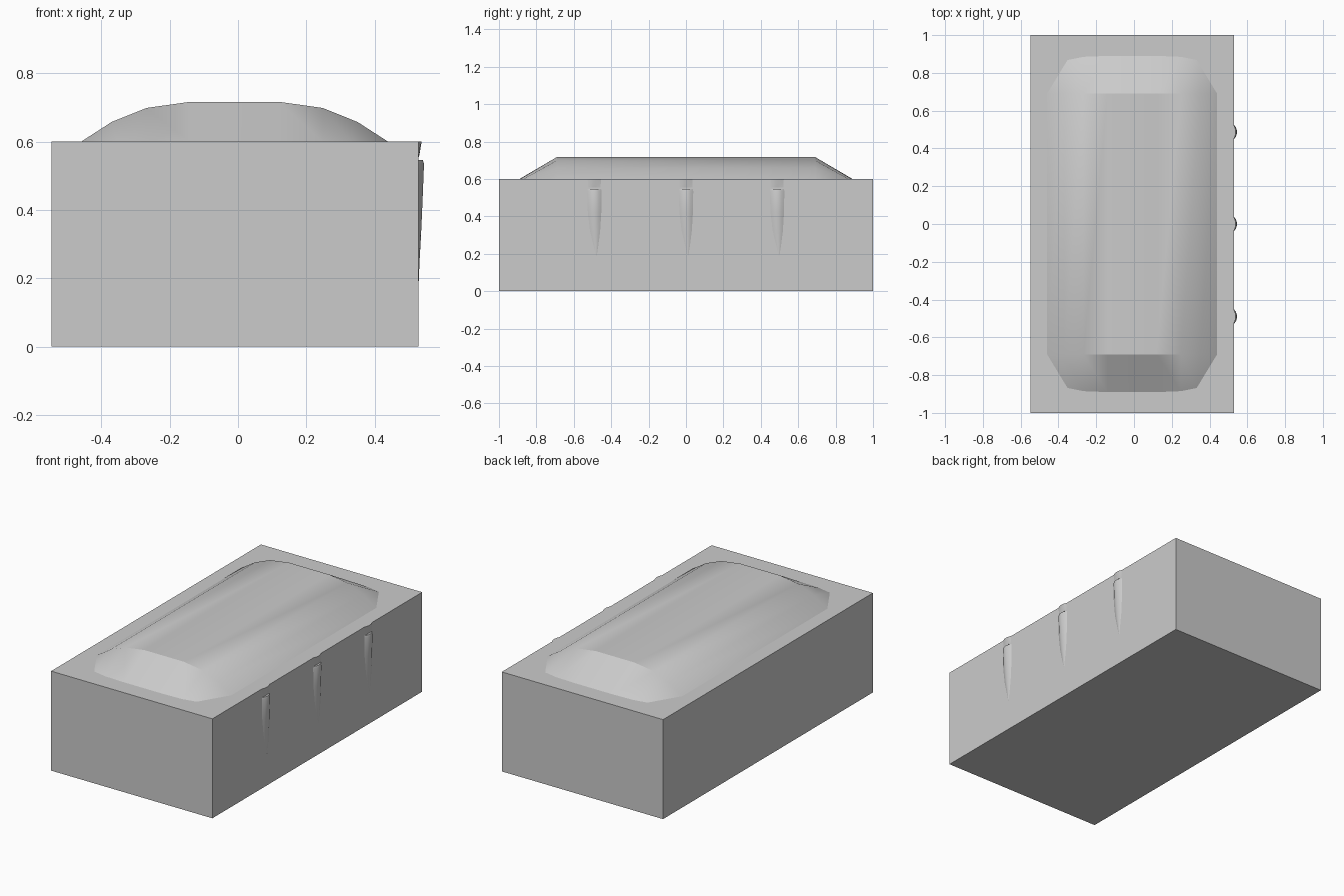
import bpy, bmesh, math

if "Cube" in bpy.data.objects:
    bpy.data.objects.remove(bpy.data.objects["Cube"])


def make_object(name, verts, faces, smooth=None):
    mesh = bpy.data.meshes.new(name)
    bm = bmesh.new()
    bv = [bm.verts.new(v) for v in verts]
    for f in faces:
        bm.faces.new([bv[i] for i in f])
    bmesh.ops.recalc_face_normals(bm, faces=bm.faces)
    bm.to_mesh(mesh)
    bm.free()
    ob = bpy.data.objects.new(name, mesh)
    bpy.context.collection.objects.link(ob)
    if smooth:
        bpy.ops.object.select_all(action='DESELECT')
        ob.select_set(True)
        bpy.context.view_layer.objects.active = ob
        bpy.ops.object.shade_smooth_by_angle(angle=math.radians(smooth))
    return ob


def loft(name, rings, cap=True, smooth=None):
    n = len(rings[0])
    verts = [p for r in rings for p in r]
    faces = []
    for k in range(len(rings) - 1):
        for i in range(n):
            j = (i + 1) % n
            faces.append((k * n + i, k * n + j, (k + 1) * n + j, (k + 1) * n + i))
    if cap:
        faces.append(tuple(range(n)))
        faces.append(tuple(range((len(rings) - 1) * n, len(rings) * n)))
    return make_object(name, verts, faces, smooth)


# rectangular body
X0, X1, TOP = -0.547, 0.529, 0.6
outline = [(X0, -1), (X1, -1), (X1, 1), (X0, 1)]
loft("body_block", [[(x, y, z) for x, y in outline] for z in (0, TOP)])

# faceted domed lid with sloped ends
CX = -0.01
half = [(0.45, 0.6), (0.36, 0.658), (0.258, 0.699), (0.13, 0.717)]
profile = [(-x, z) for x, z in half] + [(x, z) for x, z in reversed(half)]
foot_half = [(0.342, 0.868), (0.258, 0.885), (0.13, 0.89)]
foot = [(-x, y) for x, y in foot_half] + [(x, y) for x, y in reversed(foot_half)]
verts = [(CX + x, s * 0.69, z) for s in (-1, 1) for x, z in profile]
verts += [(CX + x, s * y, TOP) for s in (-1, 1) for x, y in foot]
faces = [(i, i + 1, i + 9, i + 8) for i in range(7)]
for e in range(2):
    p, f = e * 8, 16 + e * 6
    faces += [(p + 1 + i, p + 2 + i, f + i + 1, f + i) for i in range(5)]
    faces += [(p, p + 1, f), (p + 6, p + 7, f + 5)]
make_object("domed_lid", verts, faces, 28)


# tapering spikes on the right side, each with a collar under the rim
def section(y, z, w, d):
    x = X1
    return [(x - 0.01, y - w, z), (x, y - w, z), (x + d * 0.7, y - w * 0.6, z),
            (x + d, y - w * 0.2, z), (x + d, y + w * 0.2, z),
            (x + d * 0.7, y + w * 0.6, z), (x, y + w, z), (x - 0.01, y + w, z)]


for n, y in enumerate((-0.49, 0, 0.487)):
    spike = [(0, 0.547, 0.036, 0.012), (0, 0.535, 0.039, 0.016),
             (0.001, 0.42, 0.036, 0.0115), (0.004, 0.32, 0.027, 0.007),
             (0.008, 0.25, 0.014, 0.003), (0.011, 0.19, 0.002, 0.0005)]
    loft(f"side_spike_{n}", [section(y + o, z, w, d) for o, z, w, d in spike], smooth=35)
    collar = [(0.6, 0.036, 0.009), (0.57, 0.034, 0.004), (0.555, 0.034, 0.001)]
    loft(f"spike_collar_{n}", [section(y, z, w, d) for z, w, d in collar], smooth=30)
